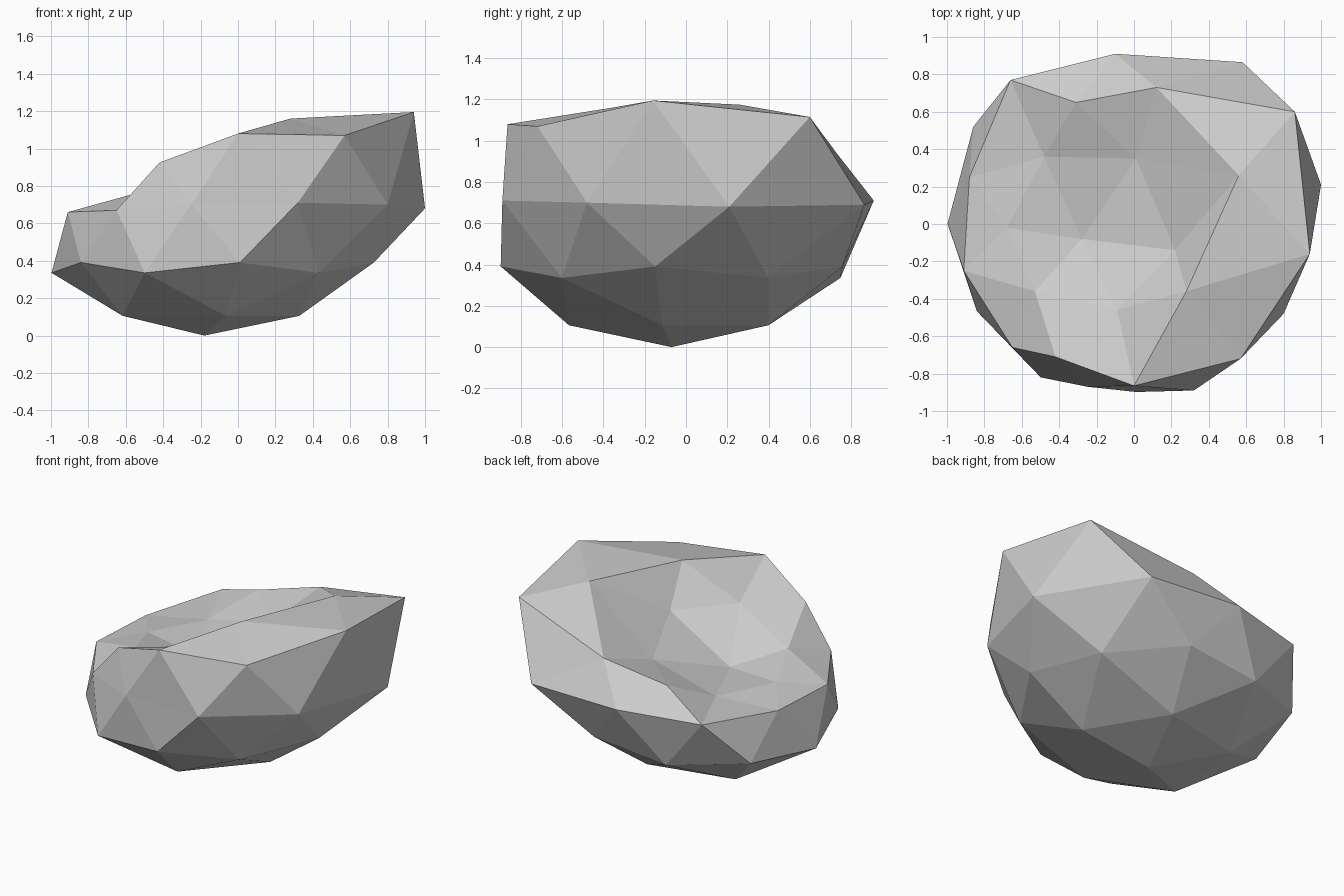
import bpy, bmesh
from math import atan2, radians, tau, sin, cos
from mathutils import Matrix, Vector

cube = bpy.data.objects.get("Cube")
if cube:
    bpy.data.objects.remove(cube, do_unlink=True)

# Low-poly ball that gets sculpted into a tilted stone bowl
TURN = radians(175)
FOOT = Vector((-0.18, -0.07, 0.707))
bm = bmesh.new()
bmesh.ops.create_icosphere(bm, subdivisions=2, radius=1, matrix=Matrix.Rotation(TURN, 4, 'Z'))
start = {v: v.co.copy() for v in bm.verts}


def ring(low, high):
    """Vertices of one height band, sorted counter-clockwise from the right."""
    band = [v for v in bm.verts if low < start[v].z < high]
    return sorted(band, key=lambda v: (atan2(start[v].y, start[v].x) + 0.3) % tau)


def place(verts, points):
    for vert, point in zip(verts, points):
        vert.co = point


# Underside: squashed ball, with the lower belt pushed in and out
for v in bm.verts:
    v.co = FOOT + Vector((v.co.x * 0.97, v.co.y * 0.97, v.co.z * 0.707))
belt_radii = (0.91, 0.91, 0.90, 0.84, 0.90, 0.82, 0.77, 0.815, 0.85, 0.81)
for v, r in zip(ring(-0.6, -0.3), belt_radii):
    angle = atan2(start[v].y, start[v].x)
    v.co.x = FOOT.x + r * cos(angle)
    v.co.y = FOOT.y + r * sin(angle)

# Widest belt, which becomes the lip on the low side
place(ring(-0.1, 0.1), [
    (1, .21, .68), (.58, .865, .69), (-.1, .91, .71), (-.66, .77, .70), (-.88, .25, .66),
    (-.91, -.25, .66), (-.65, -.66, .67), (-.25, -.87, .70), (.32, -.89, .71), (.8, -.48, .70)])

# Upper belt: high lip on one side, sunk into the hollow on the other
place(ring(0.3, 0.6), [
    (.94, -.16, 1.195), (.86, .6, 1.115), (.12, .73, .94), (-.31, .65, .835), (-.48, .36, .695),
    (-.68, -.02, .70), (-.53, -.36, .765), (-.42, -.71, .925), (0, -.865, 1.08), (.57, -.72, 1.07)])

# Hollow: inner edge and floor
place(ring(0.7, 0.95), [
    (.56, .26, 1.175), (.01, .35, .815), (-.28, -.08, .675), (-.09, -.46, .925), (.28, -.36, 1.16)])
place(ring(0.95, 1.1), [(.22, -.14, .91)])

bmesh.ops.recalc_face_normals(bm, faces=bm.faces)
mesh = bpy.data.meshes.new("stone_bowl")
bm.to_mesh(mesh)
bm.free()

# Plain stone colour
stone = bpy.data.materials.new("light grey stone")
stone.use_nodes = True
colour = (0.6, 0.6, 0.6, 1)
stone.diffuse_color = colour
stone.node_tree.nodes["Principled BSDF"].inputs["Base Color"].default_value = colour
mesh.materials.append(stone)

bowl = bpy.data.objects.new("stone_bowl", mesh)
bpy.context.collection.objects.link(bowl)
